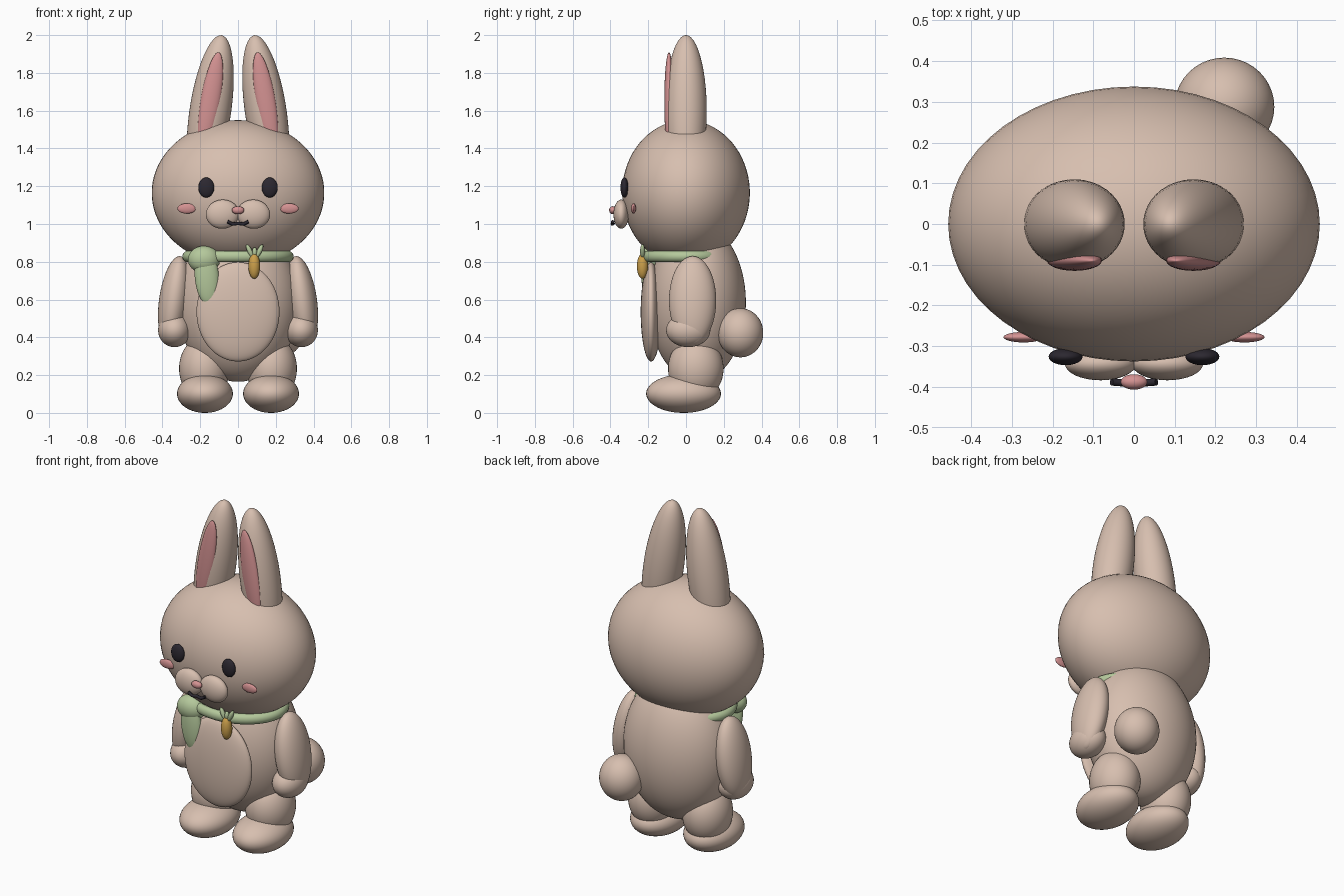
import bpy
import math

if "Cube" in bpy.data.objects:
    bpy.data.objects.remove(bpy.data.objects["Cube"])


def material(name, rgb):
    m = bpy.data.materials.new(name)
    m.diffuse_color = (*rgb, 1)
    m.use_nodes = True
    m.node_tree.nodes["Principled BSDF"].inputs["Base Color"].default_value = m.diffuse_color
    return m


FUR = material("beige_fur", (0.68, 0.52, 0.43))
PINK = material("soft_pink", (0.66, 0.29, 0.29))
DARK = material("charcoal", (0.025, 0.021, 0.03))
GREEN = material("sage_green", (0.46, 0.58, 0.33))
GOLD = material("carrot_gold", (0.60, 0.35, 0.07))


def finish(obj, name, mat):
    obj.name = name
    obj.data.materials.append(mat)
    bpy.ops.object.shade_smooth()
    return obj


def ball(name, mat, loc, size, tilt=0, seg=40):
    """Ellipsoid with half-sizes; tilt in degrees about y."""
    bpy.ops.mesh.primitive_uv_sphere_add(segments=seg, ring_count=seg * 5 // 8, location=loc,
                                         rotation=(0, math.radians(tilt), 0))
    obj = bpy.context.object
    obj.scale = size
    return finish(obj, name, mat)


def pair(name, mat, loc, size, tilt=0, seg=40):
    """The same ellipsoid on both sides of x = 0."""
    for side, s in (("right", 1), ("left", -1)):
        ball(f"{name}_{side}", mat, (s * loc[0], loc[1], loc[2]), size, s * tilt, seg)


# Head and ears
ball("head", FUR, (0, 0, 1.165), (0.457, 0.338, 0.385), seg=56)
pair("ear", FUR, (0.147, 0, 1.595), (0.11, 0.11, 0.409), -8.5)
pair("inner_ear", PINK, (0.146, -0.09, 1.65), (0.052, 0.025, 0.262), -9.5)

# Face
pair("eye", DARK, (0.168, -0.326, 1.193), (0.042, 0.021, 0.053), seg=24)
pair("cheek", PINK, (0.271, -0.278, 1.082), (0.05, 0.013, 0.027), seg=24)
pair("muzzle", FUR, (0.082, -0.343, 1.052), (0.088, 0.041, 0.077), 4, seg=32)
ball("nose", PINK, (0, -0.388, 1.073), (0.033, 0.019, 0.021), seg=24)

# Mouth: shallow smile tube
curve = bpy.data.curves.new("mouth", "CURVE")
curve.dimensions = "3D"
curve.bevel_depth = 0.009
curve.bevel_resolution = 2
curve.use_fill_caps = True
points = [(-0.055, -0.388, 1.013), (-0.03, -0.39, 1.0), (0, -0.385, 1.003),
          (0.03, -0.39, 1.0), (0.055, -0.388, 1.013)]
spline = curve.splines.new("POLY")
spline.points.add(len(points) - 1)
for p, co in zip(spline.points, points):
    p.co = (*co, 1)
mouth = bpy.data.objects.new("mouth", curve)
bpy.context.collection.objects.link(mouth)
curve.materials.append(DARK)

# Body, belly patch and tail
ball("body", FUR, (0, 0.06, 0.585), (0.325, 0.257, 0.42), seg=56)
ball("belly", FUR, (0, -0.185, 0.535), (0.22, 0.055, 0.263))
ball("tail", FUR, (0.222, 0.288, 0.424), (0.123, 0.121, 0.13))

# Limbs
pair("arm", FUR, (0.338, 0.035, 0.595), (0.08, 0.125, 0.237), -8)
pair("hand", FUR, (0.336, 0.012, 0.438), (0.087, 0.117, 0.09))
pair("leg", FUR, (0.178, 0.052, 0.235), (0.134, 0.147, 0.17))
pair("foot", FUR, (0.175, -0.013, 0.102), (0.148, 0.198, 0.102))

# Neck scarf: oval ring, knot and hanging end
bpy.ops.mesh.primitive_torus_add(major_radius=0.265, minor_radius=0.03, major_segments=56,
                                 minor_segments=16, location=(0, 0, 0.828))
ring = finish(bpy.context.object, "scarf_ring", GREEN)
ring.scale = (1, 0.81, 1)
ball("scarf_knot", GREEN, (-0.18, -0.182, 0.812), (0.085, 0.06, 0.072))
ball("scarf_end", GREEN, (-0.165, -0.203, 0.72), (0.064, 0.032, 0.152), -5)

# Carrot charm with leaves
ball("carrot", GOLD, (0.086, -0.23, 0.777), (0.031, 0.03, 0.067), seg=24)
for i, s in enumerate((-1, 0, 1)):
    ball(f"carrot_leaf_{i + 1}", GREEN, (0.088 + s * 0.026, -0.23, 0.852 + abs(s) * 0.005),
         (0.013, 0.013, 0.038 if s else 0.025), s * 25, 16)
